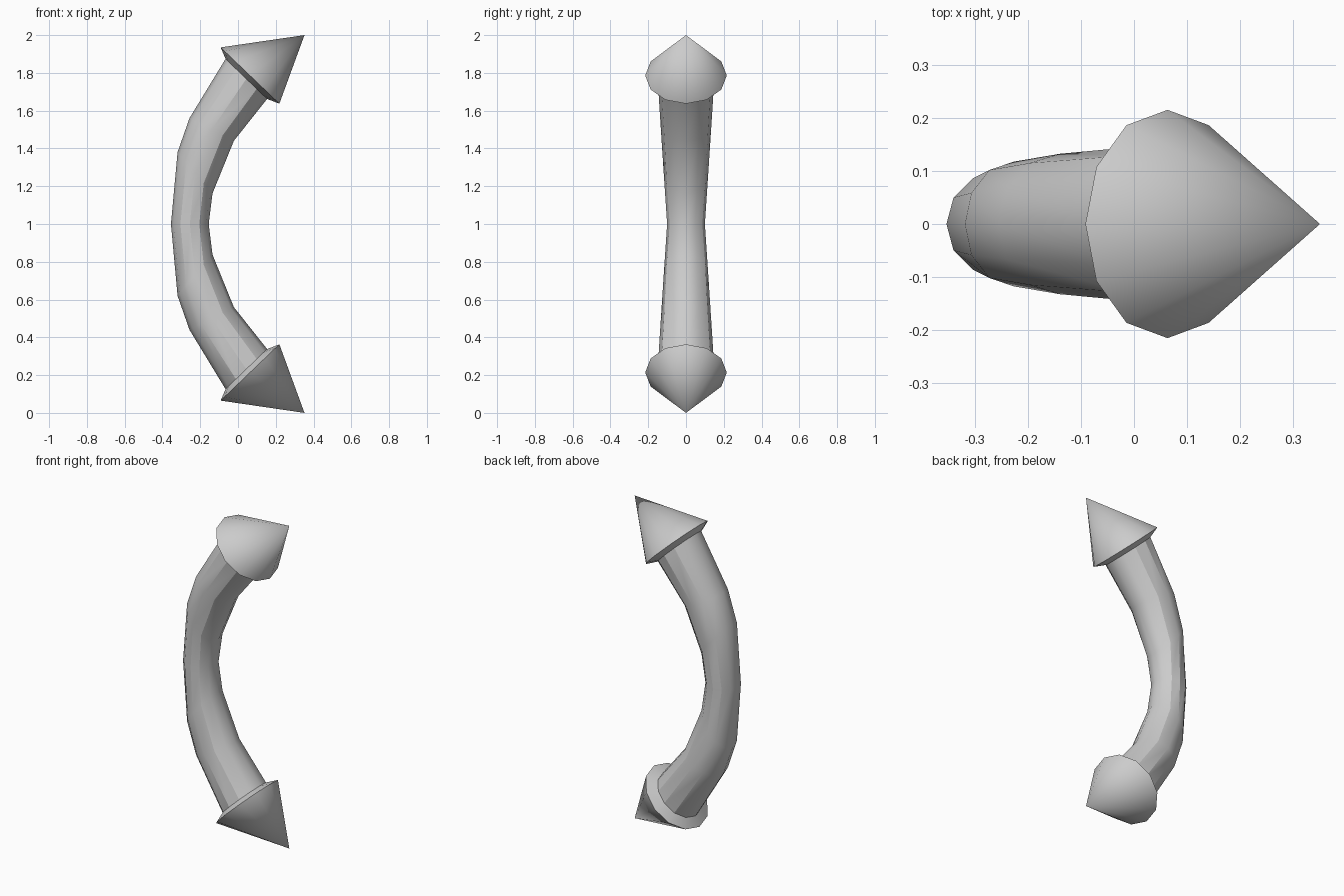
import bpy, math
from mathutils import Vector

if "Cube" in bpy.data.objects:
    bpy.data.objects.remove(bpy.data.objects["Cube"])

SIDES = 12


def ring(outer, inner, ry):
    """Twelve-sided section given its outer and inner points in the xz plane and its y radius."""
    o, i = Vector((outer[0], 0, outer[1])), Vector((inner[0], 0, inner[1]))
    c, e = (o + i) / 2, (i - o) / 2
    steps = [2 * math.pi * k / SIDES for k in range(SIDES)]
    return [c + e * math.cos(a) + Vector((0, ry * math.sin(a), 0)) for a in steps]


def flip(section):
    outer, inner, ry = section
    return ((outer[0], 2 - outer[1]), (inner[0], 2 - inner[1]), ry)


def loft(name, sections, tip=None):
    verts = [v for s in sections for v in ring(*s)]
    faces = []
    for r in range(len(sections) - 1):
        for k in range(SIDES):
            n = (k + 1) % SIDES
            a, b = r * SIDES, (r + 1) * SIDES
            faces.append((a + k, a + n, b + n, b + k))
    if tip:
        last = (len(sections) - 1) * SIDES
        verts.append(Vector(tip))
        faces += [(last + k, last + (k + 1) % SIDES, len(verts) - 1) for k in range(SIDES)]
    if sections[-1][0][1] < sections[0][0][1] or (tip and tip[2] < 1):
        faces = [f[::-1] for f in faces]
    mesh = bpy.data.meshes.new(name)
    mesh.from_pydata(verts, [], faces)
    obj = bpy.data.objects.new(name, mesh)
    bpy.context.collection.objects.link(obj)
    bpy.ops.object.select_all(action='DESELECT')
    obj.select_set(True)
    bpy.context.view_layer.objects.active = obj
    bpy.ops.object.shade_smooth_by_angle(angle=math.radians(30))
    return obj


# Curved shaft, widening from the middle to both ends
middle = ((-0.355, 1.0), (-0.155, 1.0), 0.10)
upper = [
    ((-0.32, 1.38), (-0.135, 1.162), 0.118),
    ((-0.257, 1.56), (-0.022, 1.44), 0.133),
    ((-0.066, 1.874), (0.154, 1.662), 0.15),
]
loft("curved_shaft", [flip(s) for s in reversed(upper)] + [middle] + upper)

# Pointed heads with a flared underside
rim = ((-0.092, 1.935), (0.219, 1.637), 0.216)
loft("upper_head", [upper[-1], rim], (0.352, 0, 2.0))
loft("lower_head", [flip(upper[-1]), flip(rim)], (0.352, 0, 0.0))
